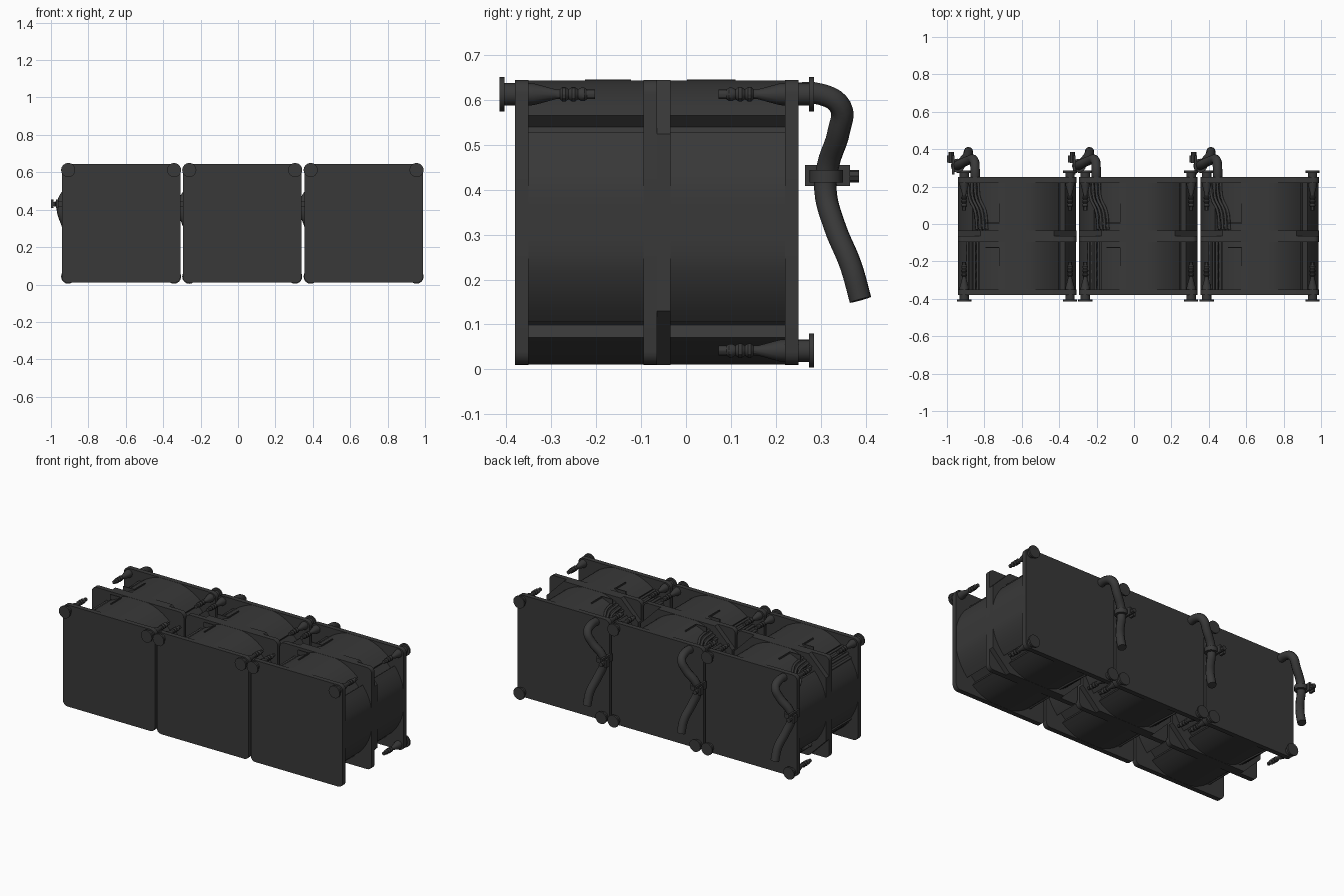
import bpy, bmesh, math
from mathutils import Vector

old = bpy.data.objects.get("Cube")
if old:
    bpy.data.objects.remove(old)

mat = bpy.data.materials.new("dark_grey")
mat.use_nodes = True
COLOUR = (0.04, 0.04, 0.04, 1)
mat.diffuse_color = COLOUR
mat.node_tree.nodes["Principled BSDF"].inputs["Base Color"].default_value = COLOUR

HALF, CZ = 0.317, 0.327      # half width of a unit and height of its axis
R = 0.325                    # drum radius
PIN = 0.283                  # corner fitting offset
unit = []


def finish(bm, name, smooth=True):
    bmesh.ops.recalc_face_normals(bm, faces=bm.faces[:])
    me = bpy.data.meshes.new(name)
    bm.to_mesh(me)
    bm.free()
    me.materials.append(mat)
    ob = bpy.data.objects.new(name, me)
    bpy.context.collection.objects.link(ob)
    if smooth:
        select(ob)
        bpy.ops.object.shade_smooth_by_angle(angle=math.radians(30))
    unit.append(ob)
    return ob


def select(ob):
    bpy.ops.object.select_all(action='DESELECT')
    ob.select_set(True)
    bpy.context.view_layer.objects.active = ob


def extrude(name, outline, y0, y1, smooth=True):
    """Extrude an x, z outline along y."""
    bm = bmesh.new()
    face = bm.faces.new([bm.verts.new((x, y0, z + CZ)) for x, z in outline])
    ext = bmesh.ops.extrude_face_region(bm, geom=[face])
    moved = [v for v in ext["geom"] if isinstance(v, bmesh.types.BMVert)]
    bmesh.ops.translate(bm, verts=moved, vec=(0, y1 - y0, 0))
    return finish(bm, name, smooth)


def square(cut, steps):
    """Square outline with rounded corners, or chamfered ones if steps is 1."""
    pts = []
    for q in range(4):
        mid = math.pi / 4 + q * math.pi / 2
        k = (HALF - cut) * math.sqrt(2)
        for i in range(steps + 1):
            a = q * math.pi / 2 + i * math.pi / 2 / steps
            pts.append((k * math.cos(mid) + cut * math.cos(a),
                        k * math.sin(mid) + cut * math.sin(a)))
    return pts


def lathe(name, profile, origin, direction, sides=16):
    """Spin (radius, distance) pairs about an axis."""
    bm = bmesh.new()
    turn = Vector(direction).to_track_quat('Z', 'Y')
    rings = []
    for r, d in profile:
        ring = []
        for i in range(sides):
            a = 2 * math.pi * i / sides
            p = turn @ Vector((r * math.cos(a), r * math.sin(a), d))
            ring.append(bm.verts.new(Vector(origin) + p))
        rings.append(ring)
    for a, b in zip(rings, rings[1:]):
        for i in range(sides):
            j = (i + 1) % sides
            bm.faces.new((a[i], a[j], b[j], b[i]))
    bm.faces.new(rings[0])
    bm.faces.new(rings[-1])
    return finish(bm, name)


def tube(name, pts, radius, res=3):
    cu = bpy.data.curves.new(name, 'CURVE')
    cu.dimensions = '3D'
    cu.bevel_depth, cu.bevel_resolution, cu.resolution_u = radius, res, 5
    cu.use_fill_caps = True
    sp = cu.splines.new('BEZIER')
    sp.bezier_points.add(len(pts) - 1)
    for bp, p in zip(sp.bezier_points, pts):
        bp.co = p
        bp.handle_left_type = bp.handle_right_type = 'AUTO'
    cu.materials.append(mat)
    ob = bpy.data.objects.new(name, cu)
    bpy.context.collection.objects.link(ob)
    select(ob)
    bpy.ops.object.convert(target='MESH')
    unit.append(bpy.context.view_layer.objects.active)


def box(name, lo, hi):
    bm = bmesh.new()
    bmesh.ops.create_cube(bm, size=1)
    for v in bm.verts:
        v.co = [(a + b) / 2 + c * (b - a) for a, b, c in zip(lo, hi, v.co)]
    return finish(bm, name, False)


# End plates and the stepped middle rib
extrude("front_plate", square(0.03, 5), -0.38, -0.35)
extrude("back_plate", square(0.03, 5), 0.22, 0.25)
extrude("middle_rib", square(0.03, 5), -0.095, -0.065)
extrude("chamfered_rib", square(0.12, 1), -0.065, -0.035, False)

# Drum with flattened sides and a groove along each corner
outline = []
for q in range(4):
    for deg in (-12.7, -6, 0, 6, 12.7, 19, 25, 31, 38, 38.1, 46.9, 47, 53, 59, 65, 71):
        a = math.radians(deg + 90 * q)
        r = R - 0.035 if 38 < deg < 47 else R
        outline.append([max(-HALF + 0.001, min(HALF - 0.001, c))
                        for c in (r * math.cos(a), r * math.sin(a))])
extrude("drum", outline, -0.36, 0.23)

# Corner fittings: flange outside, barbed nozzle inside
FLANGE = [(0.025, 0), (0.025, 0.024), (0.038, 0.024), (0.038, 0.035)]
NOZZLE = [(0.025, 0), (0.024, 0.012), (0.011, 0.06), (0.011, 0.07), (0.016, 0.075),
          (0.016, 0.082), (0.011, 0.089), (0.016, 0.096), (0.016, 0.103),
          (0.011, 0.11), (0.015, 0.117), (0.015, 0.124), (0.011, 0.13), (0.011, 0.148)]
for sx in (-1, 1):
    for end, sz in ((-1, 1), (1, 1), (1, -1)):
        x, z = sx * PIN, CZ + sz * 0.285
        place = ("front" if end < 0 else "back") + ("_top" if sz > 0 else "_bottom")
        place += "_left" if sx > 0 else "_right"
        outer, inner = (-0.38, -0.35) if end < 0 else (0.25, 0.22)
        if place != "back_top_right":
            lathe("flange_" + place, FLANGE, (x, outer, z), (0, end, 0))
        lathe("nozzle_" + place, NOZZLE, (x, inner, z), (0, -end, 0), 12)

# Cables lying on the right shoulders of the drum
for sz, level in ((1, "upper"), (-1, "lower")):
    for i in range(4):
        def on_drum(x, y):
            return (x, y, CZ + sz * (math.sqrt(R * R - x * x) + 0.002))
        s = i * 0.018
        tube(level + "_back_cable", [on_drum(-0.262 + s, 0.22), on_drum(-0.255 + s, 0.14),
                                     on_drum(-0.225 + s, 0.07), on_drum(-0.215 + s, -0.03)],
             0.008, 1)
        tube(level + "_front_cable", [on_drum(-0.265 + s, -0.35),
                                      on_drum(-0.265 + s, -0.095)], 0.008, 1)

# Stepped seams on top of the drum
TOP = CZ + HALF
for y, y_end in ((0.005, 0.11), (-0.125, -0.225)):
    box("seam_across", (-0.17, y - 0.003, TOP - 0.03), (-0.095, y + 0.003, TOP + 0.001))
    box("seam_along", (-0.098, min(y, y_end), TOP - 0.02), (-0.092, max(y, y_end), TOP + 0.001))

# Hanging hose with its clamp
tube("hose", [(-0.225, 0.22, 0.612), (-0.225, 0.3, 0.612), (-0.232, 0.343, 0.585),
              (-0.26, 0.34, 0.53), (-0.315, 0.315, 0.45), (-0.32, 0.31, 0.4),
              (-0.295, 0.33, 0.32), (-0.265, 0.367, 0.23), (-0.26, 0.388, 0.155)], 0.025)
lathe("hose_clamp", [(0.037, -0.014), (0.037, 0.014)], (-0.317, 0.312, 0.43), (0, 0, 1))
box("clamp_lug_outer", (-0.375, 0.33, 0.408), (-0.362, 0.365, 0.455))
box("clamp_lug_inner", (-0.348, 0.265, 0.408), (-0.335, 0.365, 0.455))
lathe("clamp_bolt", [(0.014, 0), (0.014, 0.06)], (-0.352, 0.325, 0.43), (0, 1, 0), 8)

# Repeat the unit three times in a row
parts = list(unit)
for cx in (0.0225, 0.6715):
    for ob in parts:
        twin = ob.copy()
        twin.location.x = cx
        bpy.context.collection.objects.link(twin)
for ob in parts:
    ob.location.x = -0.625
